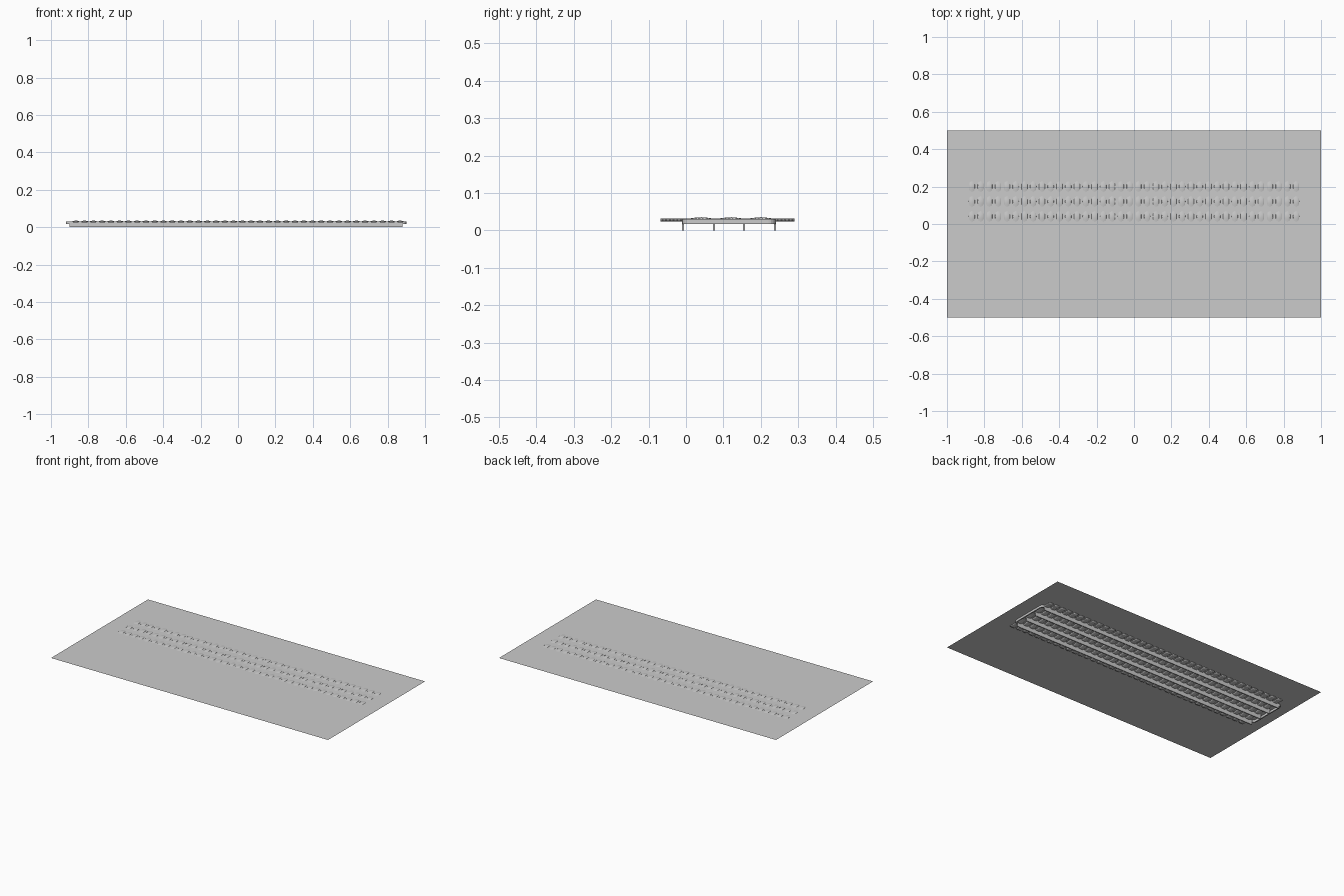
import bpy, bmesh, math

if "Cube" in bpy.data.objects:
    bpy.data.objects.remove(bpy.data.objects["Cube"])

SHEET_Z = 0.032


def make_object(name, bm, smooth=False):
    bmesh.ops.recalc_face_normals(bm, faces=bm.faces)
    mesh = bpy.data.meshes.new(name)
    bm.to_mesh(mesh)
    bm.free()
    obj = bpy.data.objects.new(name, mesh)
    bpy.context.collection.objects.link(obj)
    if smooth:
        for p in mesh.polygons:
            p.use_smooth = True
    return obj


def box(name, x0, x1, y0, y1, z0, z1):
    bm = bmesh.new()
    bmesh.ops.create_cube(bm, size=1)
    for v in bm.verts:
        v.co.x = x0 + (v.co.x + 0.5) * (x1 - x0)
        v.co.y = y0 + (v.co.y + 0.5) * (y1 - y0)
        v.co.z = z0 + (v.co.z + 0.5) * (z1 - z0)
    return make_object(name, bm)


# Flat base sheet
bm = bmesh.new()
bmesh.ops.create_grid(bm, x_segments=1, y_segments=1, size=1)
for v in bm.verts:
    v.co.y *= 0.5
    v.co.z = SHEET_Z
make_object("sheet", bm)


# Wavy flattened cross strips that rise through the sheet in three arches
def strip(bm, cx, steps=36, sides=8):
    rings = []
    for i in range(steps + 1):
        y = -0.068 + 0.358 * i / steps
        z = 0.0295 - 0.0018 * math.cos(2 * math.pi * y / 0.08)
        if y < 0 or y > 0.24:
            z = 0.0277
        rings.append([bm.verts.new((cx + 0.018 * math.cos(2 * math.pi * k / sides), y,
                                    z + 0.0038 * math.sin(2 * math.pi * k / sides)))
                      for k in range(sides)])
    for a, b in zip(rings, rings[1:]):
        for k in range(sides):
            n = (k + 1) % sides
            bm.faces.new((a[k], a[n], b[n], b[k]))
    bm.faces.new(rings[0])
    bm.faces.new(rings[-1])


bm = bmesh.new()
for i in range(38):
    strip(bm, -0.867 + 1.734 * i / 37)
make_object("cross_strips", bm, True)

# Long thin rails under the sheet
for i, y in enumerate((-0.008, 0.075, 0.155, 0.238)):
    box(f"long_rail_{i + 1}", -0.90, 0.88, y - 0.003, y + 0.003, 0.0, 0.031)

# Rounded end bands joining the outer rails
def end_band(name, sign, x_end):
    r, t = 0.02, 0.008
    def path(inset):
        rr = r - inset
        pts = []
        for cy, a0 in ((-0.01 + r, -90), (0.24 - r, 0)):
            for k in range(5):
                a = math.radians(a0 + 22.5 * k)
                pts.append((sign * (x_end - r + rr * math.cos(a)), cy + rr * math.sin(a)))
        return pts
    bm = bmesh.new()
    rows = [[bm.verts.new((x, y, z)) for x, y in path(inset)]
            for inset, z in ((0, 0.0175), (0, 0.031), (t, 0.031), (t, 0.0175))]
    for j in range(4):
        a, b = rows[j], rows[(j + 1) % 4]
        for k in range(len(a) - 1):
            bm.faces.new((a[k], a[k + 1], b[k + 1], b[k]))
    bm.faces.new([row[0] for row in rows])
    bm.faces.new([row[-1] for row in rows])
    make_object(name, bm)


end_band("right_end_band", 1, 0.90)
end_band("left_end_band", -1, 0.92)
